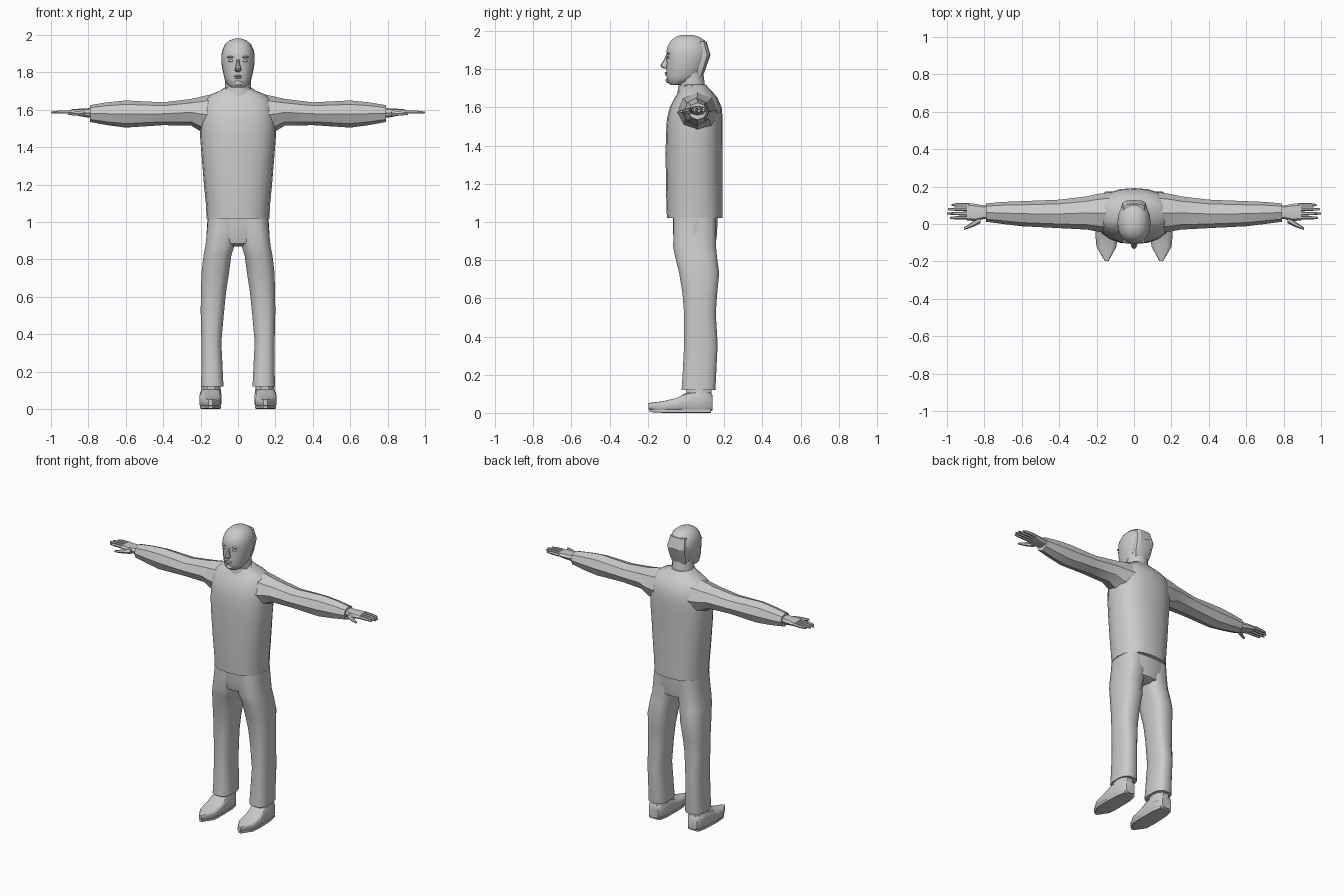
import bpy, bmesh, math

grey = bpy.data.materials.new("plain grey")
grey.diffuse_color = (0.6, 0.6, 0.6, 1)


def finish(name, bm, mirror=False, angle=40):
    bmesh.ops.recalc_face_normals(bm, faces=bm.faces)
    me = bpy.data.meshes.new(name)
    bm.to_mesh(me)
    bm.free()
    me.materials.append(grey)
    ob = bpy.data.objects.new(name, me)
    bpy.context.collection.objects.link(ob)
    bpy.ops.object.select_all(action='DESELECT')
    ob.select_set(True)
    bpy.context.view_layer.objects.active = ob
    bpy.ops.object.shade_smooth_by_angle(angle=math.radians(angle))
    if mirror:
        ob.modifiers.new("mirror", 'MIRROR')
    return ob


def loft(name, axis, rings, n=16, power=2.0, phase=0.0, mirror=False, angle=40):
    """Skin rounded sections (position, a_min, a_max, b_min, b_max) along an axis."""
    bm = bmesh.new()
    loops = []
    for p, a0, a1, b0, b1 in rings:
        loop = []
        for i in range(n):
            t = 2 * math.pi * (i + phase) / n
            c, s = math.cos(t), math.sin(t)
            a = (a0 + a1) / 2 + (a1 - a0) / 2 * math.copysign(abs(c) ** (2 / power), c)
            b = (b0 + b1) / 2 + (b1 - b0) / 2 * math.copysign(abs(s) ** (2 / power), s)
            loop.append(bm.verts.new({'x': (p, a, b), 'y': (a, p, b), 'z': (a, b, p)}[axis]))
        loops.append(loop)
    for l0, l1 in zip(loops, loops[1:]):
        for i in range(n):
            j = (i + 1) % n
            bm.faces.new((l0[i], l0[j], l1[j], l1[i]))
    bm.faces.new(loops[0])
    bm.faces.new(loops[-1])
    return finish(name, bm, mirror, angle)


def sym(rows):
    return [(z, -w, w, y0, y1) for z, w, y0, y1 in rows]


def ball(name, centre, size, mirror=False):
    bm = bmesh.new()
    bmesh.ops.create_uvsphere(bm, u_segments=10, v_segments=6, radius=1)
    for v in bm.verts:
        v.co = [c + s * k for c, s, k in zip(centre, size, v.co)]
    finish(name, bm, mirror)


# Sweater body and shoulders
loft("sweater", 'z', sym([
    (1.02, .168, -.10, .19), (1.10, .172, -.103, .19), (1.20, .182, -.105, .19),
    (1.36, .195, -.107, .19), (1.46, .203, -.105, .192), (1.54, .203, -.10, .192),
    (1.60, .198, -.085, .187), (1.65, .182, -.06, .165), (1.68, .15, -.04, .14),
    (1.705, .09, -.03, .115), (1.72, .07, -.025, .105)]), n=20, power=2.4)

# Sleeves
loft("sleeve", 'x', [
    (.13, -.05, .17, 1.46, 1.685), (.20, -.04, .16, 1.485, 1.67),
    (.25, -.03, .148, 1.515, 1.658), (.40, -.022, .13, 1.518, 1.64),
    (.60, -.012, .122, 1.505, 1.65), (.70, 0, .118, 1.518, 1.64),
    (.79, .012, .11, 1.535, 1.625)], n=8, mirror=True, angle=30)

# Hands: palm, four fingers and thumb
loft("palm", 'x', [
    (.77, .03, .095, 1.56, 1.61), (.81, .025, .10, 1.56, 1.608),
    (.85, .015, .108, 1.567, 1.606), (.895, .02, .112, 1.576, 1.602)],
    n=8, power=2.6, mirror=True)
for i, tip in enumerate((.985, 1.0, .995, .975)):
    y = .033 + i * .023
    loft("finger", 'x', [
        (.88, y - .010, y + .010, 1.578, 1.600), (.95, y - .009, y + .009, 1.578, 1.598),
        (tip, y - .005, y + .005, 1.581, 1.592)], n=6, mirror=True)
loft("thumb", 'x', [
    (.82, .005, .05, 1.565, 1.60), (.86, -.015, .015, 1.567, 1.594),
    (.89, -.026, -.006, 1.570, 1.588), (.91, -.032, -.018, 1.573, 1.584)], n=6, mirror=True)

# Neck and collar
loft("neck", 'z', sym([(1.66, .075, -.04, .11), (1.72, .07, -.035, .10),
                       (1.80, .066, -.03, .09)]), n=14)
loft("collar", 'z', sym([(1.675, .084, -.045, .115), (1.715, .078, -.04, .105)]), n=12)

# Head
loft("head", 'z', sym([
    (1.718, .035, -.082, -.03), (1.735, .058, -.098, .03), (1.765, .072, -.103, .08),
    (1.80, .080, -.104, .095), (1.83, .086, -.102, .107), (1.86, .089, -.103, .118),
    (1.89, .089, -.105, .122), (1.92, .084, -.098, .113), (1.95, .070, -.08, .10),
    (1.97, .048, -.055, .07), (1.98, .022, -.025, .035)]), n=18, power=2.2)

# Flat panel of hair at the back of the head
loft("hair_back", 'z', sym([
    (1.765, .055, .03, .088), (1.80, .064, .03, .102), (1.875, .07, .03, .128),
    (1.945, .058, .02, .108)]), n=12, power=3.2, angle=25)

# Face
loft("nose", 'z', sym([(1.803, .010, -.112, -.09), (1.812, .018, -.131, -.09),
                       (1.822, .016, -.134, -.09), (1.85, .009, -.115, -.09),
                       (1.872, .008, -.106, -.09)]), n=8)
ball("eye", (.036, -.092, 1.862), (.016, .009, .007), True)
ball("brow", (.036, -.092, 1.882), (.024, .011, .006), True)
ball("upper_lip", (0, -.102, 1.781), (.024, .010, .005))
ball("lower_lip", (0, -.101, 1.771), (.020, .010, .005))
ball("chin", (0, -.092, 1.742), (.024, .015, .016))

# Trousers: hips and legs
loft("trouser_hips", 'z', sym([
    (.868, .10, -.01, .12), (.885, .15, -.055, .155), (.94, .168, -.068, .163),
    (1.03, .162, -.068, .165)]), n=16, power=2.8)
loft("trouser_leg", 'z', [
    (.12, .076, .200, -.025, .156), (.20, .080, .197, -.02, .160),
    (.36, .088, .197, -.012, .168), (.52, .073, .201, -.012, .158),
    (.62, .063, .200, -.02, .165), (.73, .046, .197, -.038, .176),
    (.82, .034, .186, -.06, .165), (.87, .018, .176, -.07, .160),
    (.96, .0, .167, -.068, .160), (1.02, .0, .162, -.068, .160)],
    n=12, power=2.9, phase=.5, mirror=True, angle=38)

# Shoes with pointed toes, and the ankles inside the trousers
loft("shoe", 'y', [
    (-.197, .135, .157, .018, .052), (-.12, .092, .202, .010, .062),
    (-.05, .088, .208, .008, .078), (.0, .088, .205, .008, .105),
    (.07, .09, .202, .006, .118), (.125, .10, .192, .006, .112),
    (.14, .112, .18, .012, .09)], n=12, power=4, phase=.5, mirror=True)
loft("sole", 'y', [
    (-.19, .135, .157, .004, .02), (-.12, .094, .200, 0, .02), (-.05, .09, .205, 0, .02),
    (.07, .092, .200, 0, .02), (.13, .104, .188, 0, .02)], n=8, power=6, phase=.5, mirror=True)
loft("ankle", 'z', [(.06, .09, .20, .0, .138), (.16, .095, .19, .0, .135)],
     n=10, power=2.6, mirror=True)
